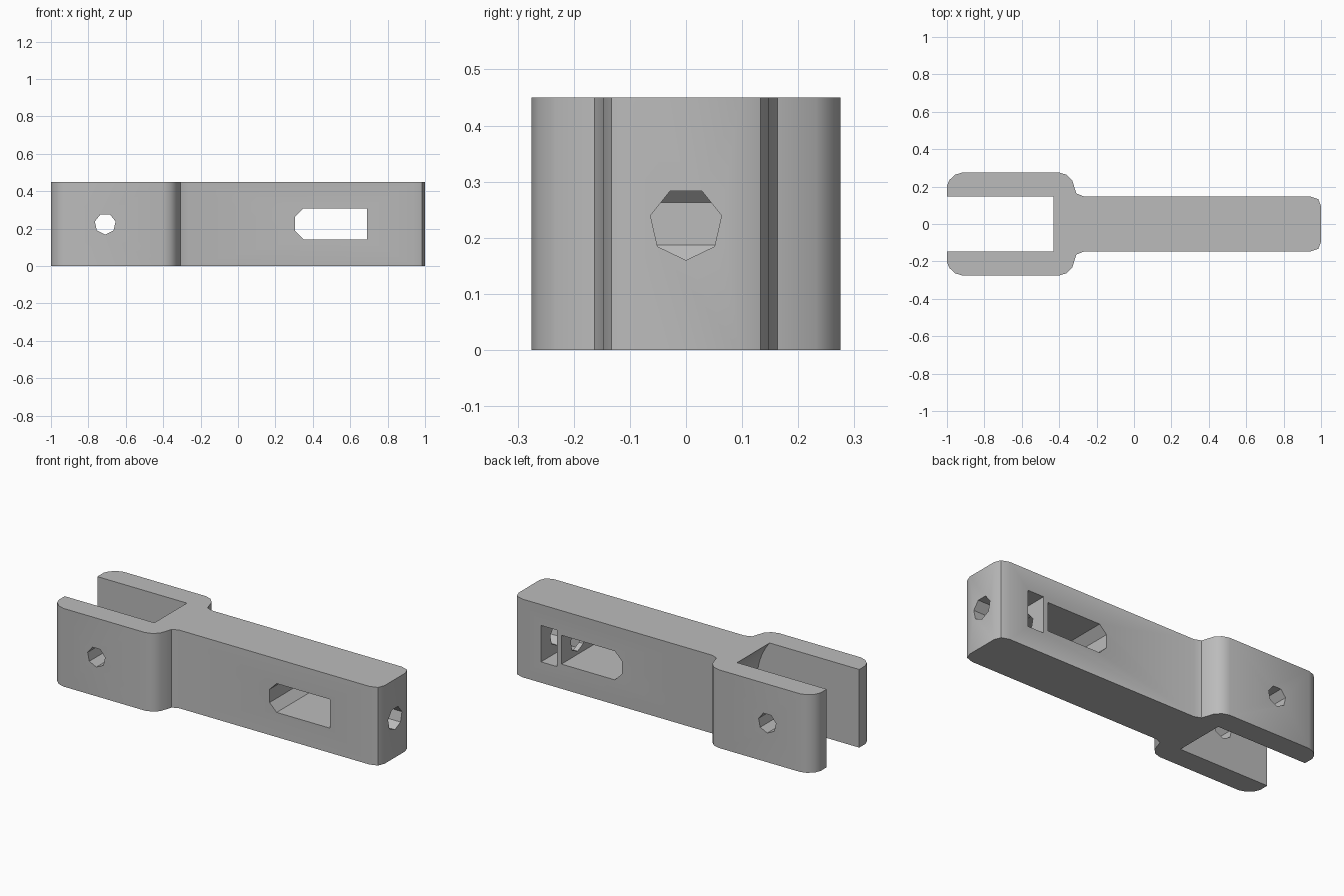
import bpy
import bmesh
import math

HEIGHT = 0.45
MID = HEIGHT / 2
PIVOT_X = -0.71

old = bpy.data.objects.get("Cube")
if old:
    bpy.data.objects.remove(old, do_unlink=True)

grey = bpy.data.materials.new("plain_grey")
grey.use_nodes = True
colour = (0.5, 0.5, 0.5, 1)
grey.diffuse_color = colour
grey.node_tree.nodes["Principled BSDF"].inputs["Base Color"].default_value = colour


def prism(name, profile, low, high, axis):
    """Extrude a closed profile along an axis, 'x', 'y' or 'z'."""
    place = {
        "x": lambda p, t: (t, p[0], p[1]),
        "y": lambda p, t: (p[0], t, p[1]),
        "z": lambda p, t: (p[0], p[1], t),
    }[axis]
    bm = bmesh.new()
    face = bm.faces.new([bm.verts.new(place(p, low)) for p in profile])
    top = bmesh.ops.extrude_face_region(bm, geom=[face])["geom"]
    for v in top:
        if isinstance(v, bmesh.types.BMVert):
            v.co["xyz".index(axis)] = high
    bmesh.ops.recalc_face_normals(bm, faces=bm.faces)
    mesh = bpy.data.meshes.new(name)
    bm.to_mesh(mesh)
    bm.free()
    mesh.materials.append(grey)
    obj = bpy.data.objects.new(name, mesh)
    bpy.context.collection.objects.link(obj)
    return obj


def ring(cx, cz, radius, sides):
    """Regular polygon with one corner pointing down."""
    steps = [2 * math.pi * i / sides - math.pi / 2 for i in range(sides)]
    return [(cx + radius * math.cos(a), cz + radius * math.sin(a)) for a in steps]


def rect(x0, x1, z0, z1):
    return [(x0, z0), (x1, z0), (x1, z1), (x0, z1)]


def cut(target, cutter):
    """Subtract a cutter, apply the result and drop the cutter."""
    cutter.hide_render = True
    mod = target.modifiers.new("cut", "BOOLEAN")
    mod.operation = "DIFFERENCE"
    mod.solver = "EXACT"
    mod.object = cutter
    bpy.context.view_layer.objects.active = target
    bpy.ops.object.modifier_apply(modifier=mod.name)
    bpy.data.objects.remove(cutter, do_unlink=True)


# Body: half outline from fork end to bar end, mirrored across y
half = [(-1, 0.205), (-0.987, 0.235), (-0.957, 0.263), (-0.92, 0.275),
        (-0.4, 0.275), (-0.36, 0.263), (-0.33, 0.232), (-0.308, 0.163),
        (-0.27, 0.148), (0.94, 0.148), (0.985, 0.133), (1, 0.095)]
outline = half + [(x, -y) for x, y in reversed(half)]
body = prism("fork_rod", outline, 0, HEIGHT, "z")

# Fork gap: open end plus a round floor about the pivot
cut(body, prism("gap_floor", ring(PIVOT_X, MID, 0.36, 64), -0.148, 0.148, "y"))
cut(body, prism("gap_opening", rect(-1.2, -0.6, -0.1, HEIGHT + 0.1), -0.148, 0.148, "y"))

# Pivot hole through both fork arms
cut(body, prism("pivot_hole", ring(PIVOT_X, MID, 0.057, 7), -0.5, 0.5, "y"))

# Long slot through the bar with a chamfered tip
slot = [(0.305, 0.187), (0.35, 0.142), (0.69, 0.142),
        (0.69, 0.308), (0.35, 0.308), (0.305, 0.263)]
cut(body, prism("long_slot", slot, -0.5, 0.5, "y"))

# Nut pocket, open at the back only
cut(body, prism("nut_pocket", rect(0.718, 0.82, MID - 0.105, MID + 0.105), -0.105, 0.5, "y"))

# Screw hole from the bar end into the slot
cut(body, prism("screw_hole", ring(0, MID, 0.065, 7), 0.5, 1.2, "x"))

bpy.ops.object.select_all(action="DESELECT")
body.select_set(True)
bpy.context.view_layer.objects.active = body
bpy.ops.object.shade_smooth_by_angle(angle=math.radians(30))
